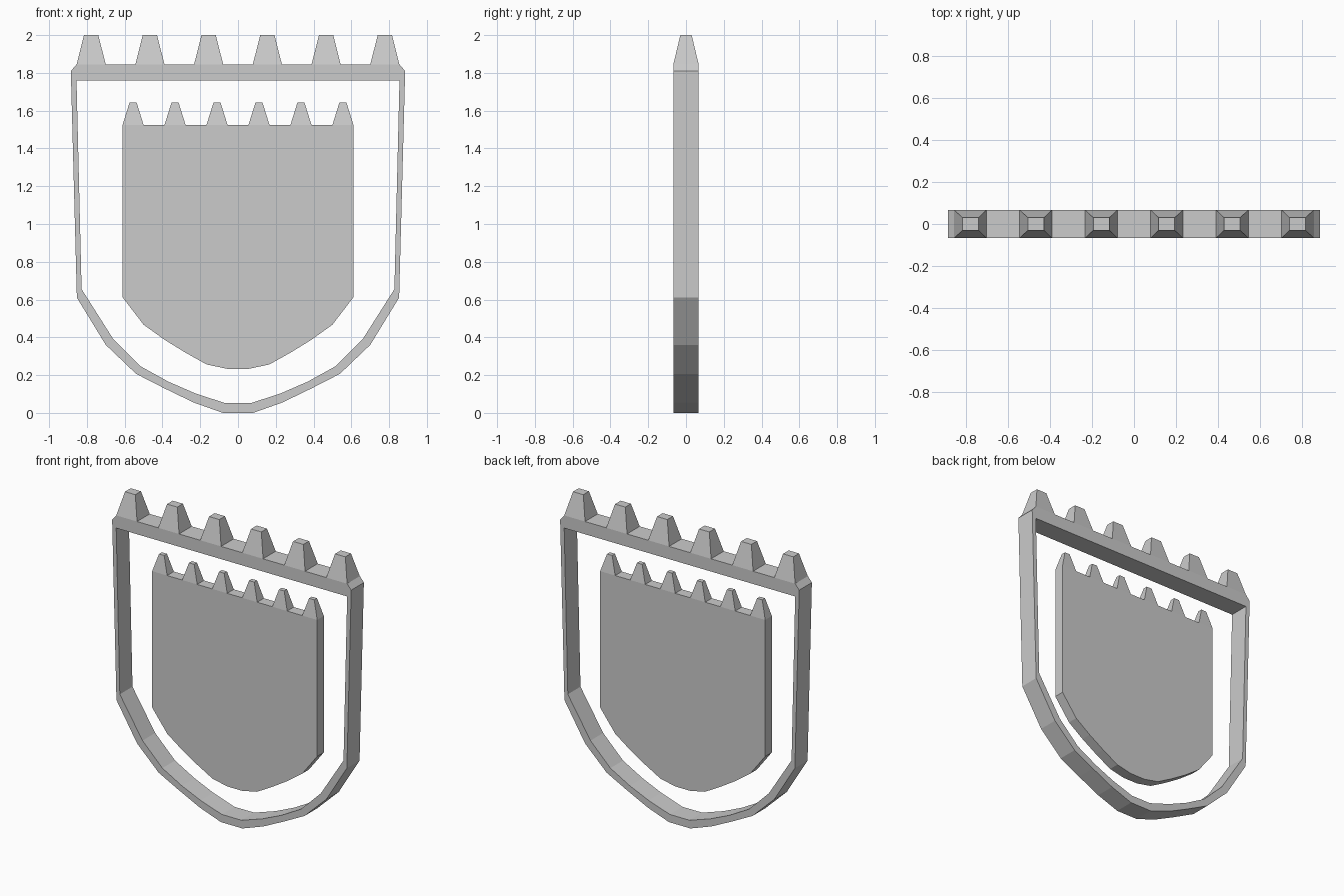
import bpy, bmesh

if "Cube" in bpy.data.objects:
    bpy.data.objects.remove(bpy.data.objects["Cube"])


def finish(bm, name):
    bmesh.ops.remove_doubles(bm, verts=bm.verts, dist=0.0005)
    bmesh.ops.recalc_face_normals(bm, faces=bm.faces)
    mesh = bpy.data.meshes.new(name)
    bm.to_mesh(mesh)
    bm.free()
    obj = bpy.data.objects.new(name, mesh)
    bpy.context.collection.objects.link(obj)
    return obj


def mirrored(half):
    """Close a right-hand outline (top to bottom) with its mirror image."""
    return half + [(-x, z) for x, z in reversed(half)]


def layer(bm, outline, y):
    return [bm.verts.new((x, y, z)) for x, z in outline]


def merlons(name, pitch, z0, z1, base, top):
    """Row of six tapered blocks; base and top are half sizes (x, y)."""
    bm = bmesh.new()
    for i in range(6):
        cx = (i - 2.5) * pitch
        rings = []
        for (hx, hy), z in ((base, z0), (top, z1)):
            rings.append([bm.verts.new((cx + sx * hx, sy * hy, z))
                          for sx, sy in ((-1, -1), (1, -1), (1, 1), (-1, 1))])
        low, high = rings
        bm.faces.new(low)
        bm.faces.new(high)
        for k in range(4):
            n = (k + 1) % 4
            bm.faces.new((low[k], low[n], high[n], high[k]))
    return finish(bm, name)


# Shield rim: outer and inner outlines joined into a ring
outer = mirrored([(0.855, 1.845), (0.885, 1.81), (0.853, 0.61), (0.70, 0.36),
                  (0.54, 0.207), (0.39, 0.13), (0.235, 0.055), (0.08, 0.0)])
inner = mirrored([(0.855, 1.76), (0.855, 1.76), (0.828, 0.655), (0.66, 0.39),
                  (0.513, 0.245), (0.368, 0.165), (0.23, 0.105), (0.073, 0.053)])
bm = bmesh.new()
D = 0.067
loops = [layer(bm, outer, -D), layer(bm, outer, D),
         layer(bm, inner, D), layer(bm, inner, -D)]
count = len(outer)
for a, b in zip(loops, loops[1:] + loops[:1]):
    for k in range(count):
        n = (k + 1) % count
        bm.faces.new((a[k], a[n], b[n], b[k]))
bmesh.ops.dissolve_degenerate(bm, dist=0.0005, edges=bm.edges)
finish(bm, "shield_rim")

# Battlements on the rim
merlons("rim_battlements", 0.311, 1.845, 2.0, (0.077, D), (0.038, 0.03))

# Central shield panel: extruded outline
panel = mirrored([(0.611, 1.525), (0.611, 0.612), (0.50, 0.467), (0.39, 0.388),
                  (0.28, 0.32), (0.165, 0.256), (0.055, 0.233)])
P = 0.035
bm = bmesh.new()
front, back = layer(bm, panel, -P), layer(bm, panel, P)
bm.faces.new(front)
bm.faces.new(back)
for k in range(len(panel)):
    n = (k + 1) % len(panel)
    bm.faces.new((front[k], front[n], back[n], back[k]))
finish(bm, "shield_panel")

# Battlements on the panel
merlons("panel_battlements", 0.2222, 1.525, 1.642, (0.0555, P), (0.019, 0.015))
